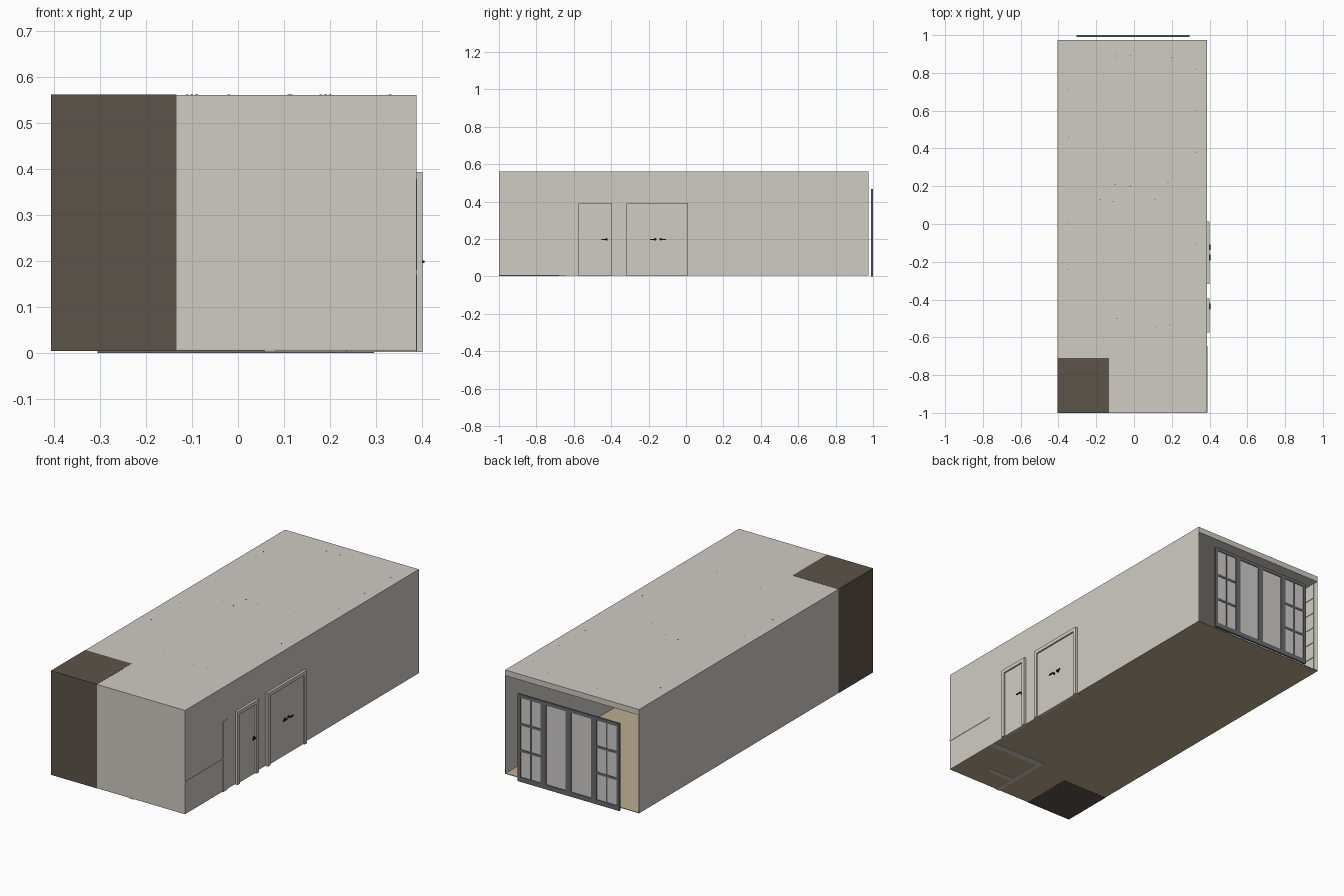
import bpy, bmesh, math
from mathutils import Matrix, Vector

if "Cube" in bpy.data.objects:
    bpy.data.objects.remove(bpy.data.objects["Cube"])


def srgb(r, g, b):
    f = lambda c: c / 12.92 if c <= 0.04045 else ((c + 0.055) / 1.055) ** 2.4
    return (f(r / 255), f(g / 255), f(b / 255), 1)


def material(name, *rgb):
    m = bpy.data.materials.new(name)
    m.diffuse_color = srgb(*rgb)
    m.use_nodes = True
    m.node_tree.nodes["Principled BSDF"].inputs["Base Color"].default_value = m.diffuse_color
    return m


WALL = material("warm_white", 208, 203, 196)
DARK = material("dark_brown", 92, 83, 74)
FLOOR = material("tan_floor", 188, 172, 144)
FRAME = material("frame_grey", 104, 106, 109)
GLASS = material("pane_grey", 206, 205, 201)
METAL = material("black_metal", 40, 39, 38)


def boxes(name, mat, spans):
    """One object from boxes given as (x0, x1, y0, y1, z0, z1)."""
    bm = bmesh.new()
    for x0, x1, y0, y1, z0, z1 in spans:
        c = Vector((x0 + x1, y0 + y1, z0 + z1)) / 2
        s = Matrix.Diagonal((x1 - x0, y1 - y0, z1 - z0, 1))
        bmesh.ops.create_cube(bm, size=1, matrix=Matrix.Translation(c) @ s)
    return finish(name, mat, bm)


def finish(name, mat, bm):
    me = bpy.data.meshes.new(name)
    bm.to_mesh(me)
    bm.free()
    me.materials.append(mat)
    ob = bpy.data.objects.new(name, me)
    bpy.context.collection.objects.link(ob)
    return ob


X0, X1, Y0, Y1, Z0, Z1 = -0.405, 0.387, -1.0, 0.975, 0.005, 0.56
T = 0.003

# Room shell, open at the back
boxes("floor", FLOOR, [(X0, X1, Y0, Y1, Z0, Z0 + T)])
boxes("left_wall", WALL, [(X0, X0 + T, Y0, Y1, Z0, Z1)])
boxes("right_wall", WALL, [(X1 - T, X1, Y0, Y1, Z0, Z1)])
boxes("front_wall", WALL, [(X0, X1, Y0, Y0 + T, Z0, Z1)])
boxes("ceiling", WALL, [(X0, X1, Y0, Y1, Z1 - 0.03, Z1)])

# Dark full-height block in the front left corner
e = 0.0008
boxes("corner_block", DARK, [(X0 - e, -0.133, Y0 - e, -0.71, Z0 - e, Z1 + e)])

# Square panels along the inside of the left wall
p = 0.087
boxes("wall_panels", WALL, [
    (X0 + T, X0 + 2 * T, y, y + p - 0.004, z, z + p - 0.004)
    for y in [-0.7 + i * p for i in range(19)]
    for z in [0.01 + j * p for j in range(6)]])

# Low partitions in the front right corner, cutting through floor and wall
boxes("partitions", WALL, [
    (0.058, 0.389, -0.68, -0.645, 0.002, 0.378),
    (0.058, 0.083, -1.0, -0.68, 0.002, 0.378),
    (0.083, 0.235, -0.885, -0.86, 0.002, 0.378)])
boxes("counter_ledge", WALL, [(0.30, 0.389, -0.999, -0.68, 0.17, 0.18)])


# Doors: casing, recessed leaf, lever handles on both sides
def door(name, y0, y1, handles):
    w, zt, xi, xo = 0.02, 0.393, 0.37, 0.400
    boxes(name + "_casing", WALL, [
        (xi, xo, y0, y0 + w, 0.002, zt),
        (xi, xo, y1 - w, y1, 0.002, zt),
        (xi, xo, y0 + w, y1 - w, zt - w, zt)])
    boxes(name + "_leaf", WALL, [(0.378, 0.392, y0 + w, y1 - w, 0.003, zt - w)])
    bm = bmesh.new()
    for y, d in handles:
        # rosette and spindle
        for r, l in ((0.007, 0.018), (0.003, 0.038)):
            bmesh.ops.create_cone(bm, cap_ends=True, segments=16, radius1=r, radius2=r, depth=l,
                                  matrix=Matrix.Translation((0.385, y, 0.198))
                                  @ Matrix.Rotation(math.pi / 2, 4, 'Y'))
        # lever bars
        for x in (0.403, 0.367):
            bmesh.ops.create_cube(bm, size=1, matrix=Matrix.Translation((x, y + d * 0.012, 0.198))
                                  @ Matrix.Diagonal((0.004, 0.03, 0.006, 1)))
    finish(name + "_handles", METAL, bm)


door("single_door", -0.575, -0.395, [(-0.425, -1)])
door("double_door", -0.318, 0.012, [(-0.165, -1), (-0.135, 1)])

# Glazed screen behind the open end: four bays, outer two with glazing bars
fx0, fx1, fz1, fy0, fy1 = -0.305, 0.295, 0.467, 0.990, 1.0
bay, st = (fx1 - fx0) / 4, 0.016
rails = [(fx0, fx1, fy0, fy1, 0.0, 0.025), (fx0, fx1, fy0, fy1, fz1 - 0.018, fz1)]
bars = []
for i in range(4):
    a, b = fx0 + i * bay, fx0 + (i + 1) * bay
    rails += [(a, a + st, fy0, fy1, 0.025, fz1 - 0.018),
              (b - st, b, fy0, fy1, 0.025, fz1 - 0.018)]
    if i in (0, 3):
        m = (a + b) / 2
        bars.append((m - 0.004, m + 0.004, fy0 + 0.001, fy1 - 0.001, 0.025, fz1 - 0.018))
        for k in (1, 2):
            z = 0.025 + k * (fz1 - 0.043) / 3
            bars.append((a + st, b - st, fy0 + 0.001, fy1 - 0.001, z - 0.006, z + 0.006))
boxes("screen_frame", FRAME, rails)
boxes("glazing_bars", FRAME, bars)
boxes("screen_panes", GLASS, [(fx0 + 0.01, fx1 - 0.01, 0.994, 0.996, 0.02, fz1 - 0.01)])

# Small ceiling lamps whose tips show through the roof
lamps = [(-0.345, y) for y in (0.71, 0.46, 0.0, -0.24)]
lamps += [(0.33, y) for y in (0.82, 0.60, 0.38, -0.105)]
lamps += [(-0.10, 0.89), (-0.02, 0.89), (0.20, 0.88), (-0.18, 0.13), (-0.10, 0.21), (-0.11, 0.12),
          (-0.02, 0.20), (0.11, 0.13), (0.18, 0.22), (-0.09, -0.50), (0.115, -0.545), (0.19, -0.535)]
bm = bmesh.new()
for x, y in lamps:
    bmesh.ops.create_cone(bm, cap_ends=True, segments=10, radius1=0.003, radius2=0.003, depth=0.036,
                          matrix=Matrix.Translation((x, y, Z1 - 0.0172)))
finish("ceiling_lamps", FRAME, bm)
